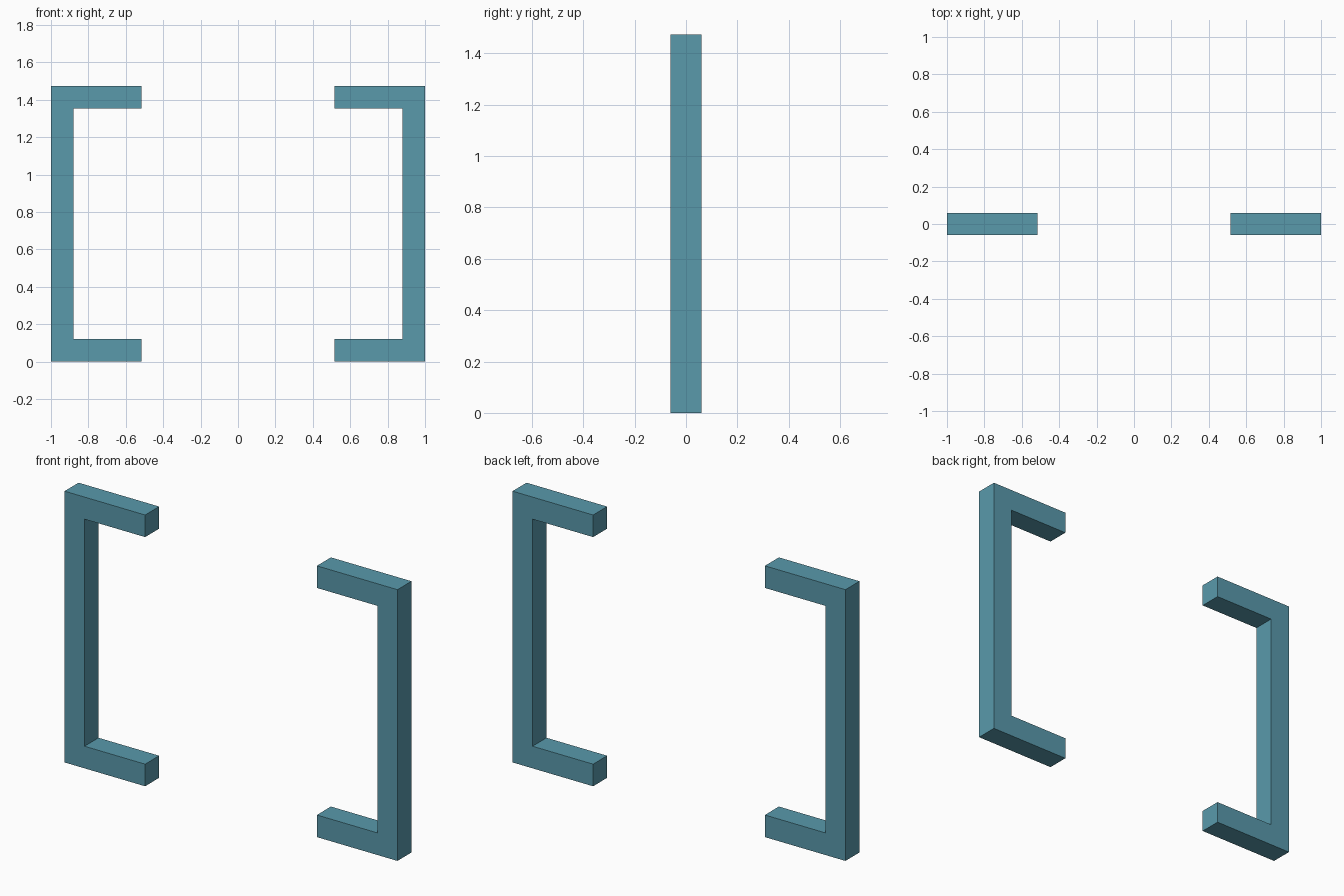
import bpy
import bmesh

if "Cube" in bpy.data.objects:
    bpy.data.objects.remove(bpy.data.objects["Cube"])

OUTER, INNER = 1.0, 0.516   # x extent of each bracket
HEIGHT, BAR = 1.473, 0.12   # overall height and square bar thickness

# Teal finish
teal = bpy.data.materials.new("teal")
teal.diffuse_color = (0.10, 0.32, 0.41, 1)
teal.use_nodes = True
teal.node_tree.nodes["Principled BSDF"].inputs["Base Color"].default_value = teal.diffuse_color


def make_bracket(name, side):
    """Extrude a C-shaped profile along y; side is -1 (left) or 1 (right)."""
    spine = OUTER - BAR
    profile = [(OUTER, 0), (OUTER, HEIGHT), (INNER, HEIGHT), (INNER, HEIGHT - BAR),
               (spine, HEIGHT - BAR), (spine, BAR), (INNER, BAR), (INNER, 0)]
    bm = bmesh.new()
    face = bm.faces.new([bm.verts.new((side * x, -BAR / 2, z)) for x, z in profile])
    extruded = bmesh.ops.extrude_face_region(bm, geom=[face], use_keep_orig=True)
    verts = [g for g in extruded["geom"] if isinstance(g, bmesh.types.BMVert)]
    bmesh.ops.translate(bm, verts=verts, vec=(0, BAR, 0))
    bmesh.ops.recalc_face_normals(bm, faces=bm.faces)
    mesh = bpy.data.meshes.new(name)
    bm.to_mesh(mesh)
    bm.free()
    mesh.materials.append(teal)
    obj = bpy.data.objects.new(name, mesh)
    bpy.context.collection.objects.link(obj)
    return obj


# Mirrored pair of square brackets, open sides facing each other
make_bracket("left_bracket", -1)
make_bracket("right_bracket", 1)
